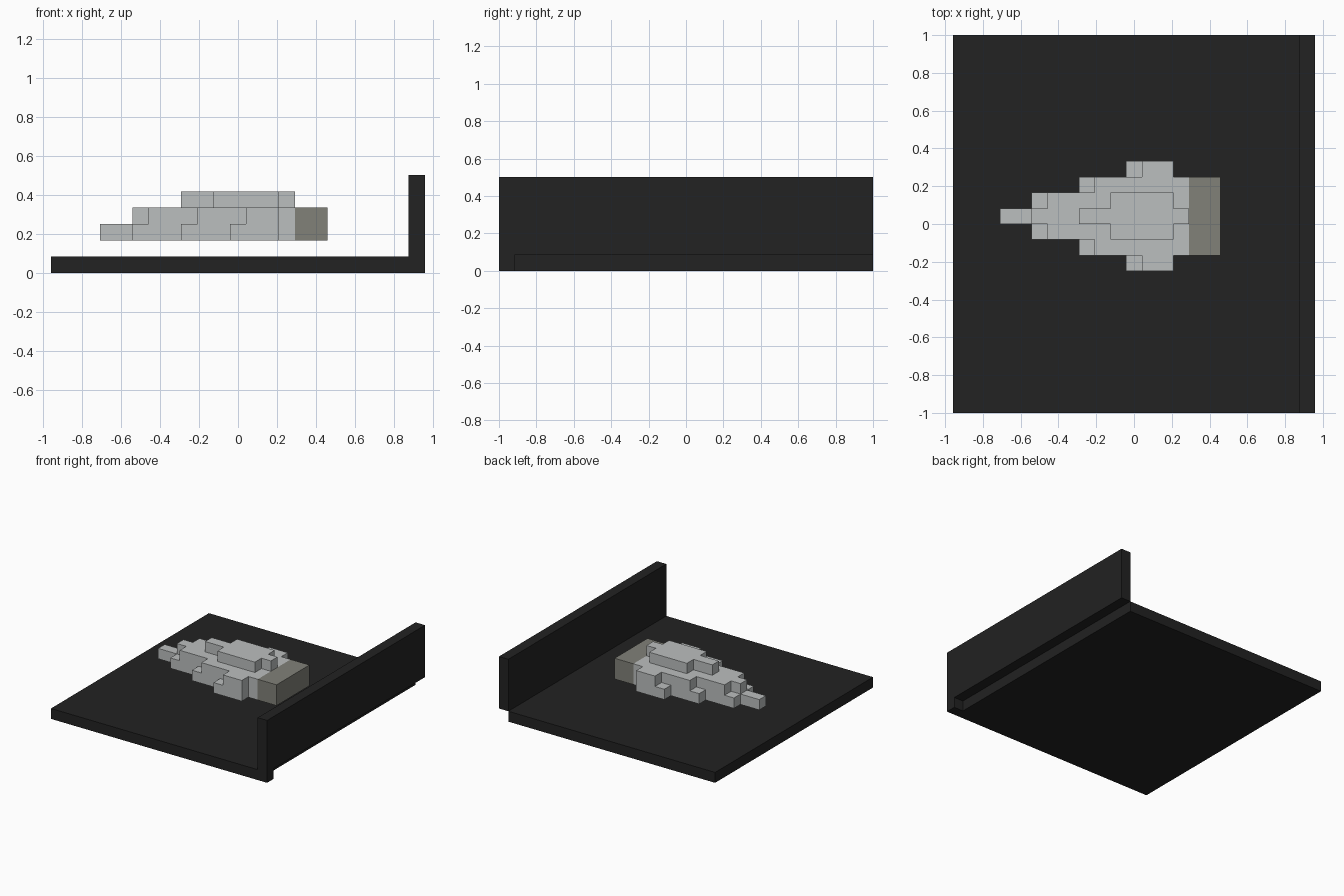
import bpy
import bmesh

U = 1 / 12  # one block of the grid the model is built on

cube = bpy.data.objects.get("Cube")
if cube:
    bpy.data.objects.remove(cube, do_unlink=True)


def material(name, color):
    mat = bpy.data.materials.new(name)
    mat.use_nodes = True
    mat.diffuse_color = (*color, 1)
    mat.node_tree.nodes["Principled BSDF"].inputs["Base Color"].default_value = (*color, 1)
    return mat


def prism(name, outline, z0, z1, mat):
    """Extrude a counter-clockwise outline, in blocks, from z0 to z1."""
    bm = bmesh.new()
    base = bm.faces.new([bm.verts.new((x * U, y * U, z0 * U)) for x, y in outline])
    top = bmesh.ops.extrude_face_region(bm, geom=[base])["geom"]
    bmesh.ops.translate(bm, vec=(0, 0, (z1 - z0) * U),
                        verts=[v for v in top if isinstance(v, bmesh.types.BMVert)])
    bmesh.ops.recalc_face_normals(bm, faces=bm.faces)
    mesh = bpy.data.meshes.new(name)
    bm.to_mesh(mesh)
    bm.free()
    mesh.materials.append(mat)
    obj = bpy.data.objects.new(name, mesh)
    bpy.context.collection.objects.link(obj)
    return obj


def stepped_outline(segments, centre=0.5):
    """Mirror a run of (start, end, half width) steps about the centre line."""
    side = [(x, w) for start, end, w in segments for x in (start, end)]
    return ([(x, centre - w) for x, w in side]
            + [(x, centre + w) for x, w in reversed(side)])


black = material("black", (0.016, 0.016, 0.016))
light_grey = material("light grey", (0.50, 0.52, 0.52))
engine_grey = material("engine grey", (0.22, 0.22, 0.19))

# Floor slab, with one corner block reaching under the wall
prism("floor", [(-11.5, -12), (11.5, -12), (11.5, -11), (10.5, -11),
                (10.5, 12), (-11.5, 12)], 0, 1, black)
# Back wall on the floor's edge
prism("wall", [(10.5, -12), (11.5, -12), (11.5, 12), (10.5, 12)], 1, 6, black)

# Ship hull in three stepped tiers, floating above the floor
tiers = {
    "hull_lower": (2, [(-8.5, -6.5, 0.5), (-6.5, -3.5, 1.5), (-3.5, -0.5, 2.5),
                       (-0.5, 2.5, 3.5), (2.5, 3.5, 2.5)]),
    "hull_middle": (3, [(-6.5, -5.5, 0.5), (-5.5, -2.5, 1.5), (-2.5, 0.5, 2.5),
                        (0.5, 2.5, 3.5), (2.5, 3.5, 2.5)]),
    "hull_upper": (4, [(-3.5, -1.5, 0.5), (-1.5, 2.5, 1.5), (2.5, 3.5, 0.5)]),
}
for name, (z, segments) in tiers.items():
    prism(name, stepped_outline(segments), z, z + 1, light_grey)

# Engine block at the stern
prism("engine", stepped_outline([(3.5, 5.5, 2.5)]), 2, 4, engine_grey)
